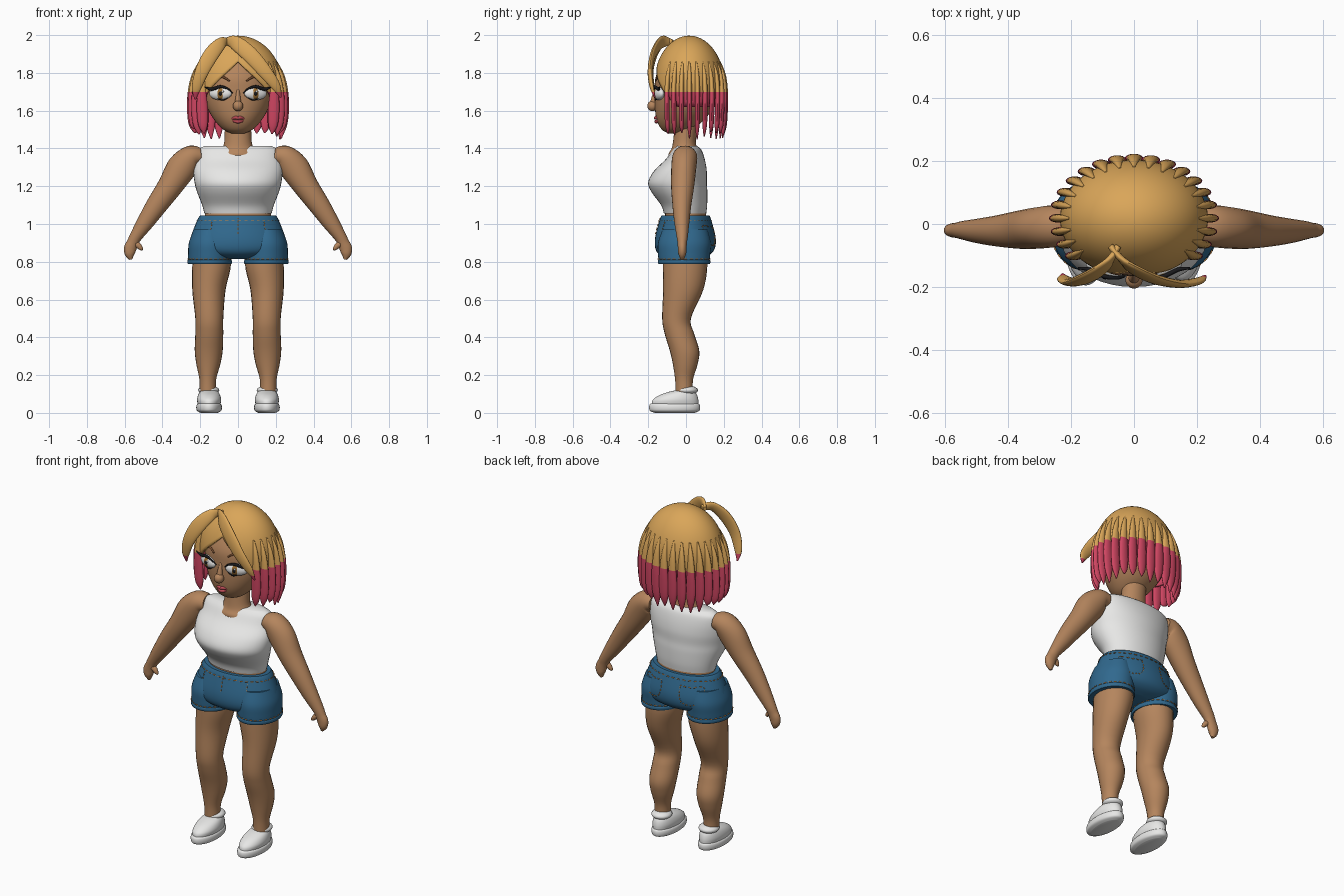
import bpy, bmesh, math, random
from mathutils import Vector, Matrix
from mathutils.bvhtree import BVHTree

random.seed(4)
if "Cube" in bpy.data.objects:
    bpy.data.objects.remove(bpy.data.objects["Cube"])


def material(name, r, g, b):
    m = bpy.data.materials.new(name)
    m.use_nodes = True
    m.diffuse_color = (r, g, b, 1)
    m.node_tree.nodes["Principled BSDF"].inputs["Base Color"].default_value = (r, g, b, 1)
    return m


SKIN = material("skin", .46, .235, .11)
BLONDE = material("blonde hair", .7, .38, .1)
PINK = material("pink hair", .62, .06, .12)
WHITE = material("white cloth", .8, .8, .79)
DENIM = material("blue denim", .03, .14, .27)
STITCH = material("orange thread", .68, .27, .06)
BLACK = material("black lash", .01, .01, .012)
BROWN = material("brown iris", .32, .15, .03)
LIPS = material("lip red", .5, .07, .09)
BROW = material("brow brown", .2, .08, .03)
DYE_LINE = 1.70


def finish(name, bm, mats, smooth=50):
    """Turn a bmesh into a shaded object; a second material colours it below the dye line."""
    bmesh.ops.remove_doubles(bm, verts=bm.verts, dist=1e-5)
    bmesh.ops.recalc_face_normals(bm, faces=bm.faces)
    if len(mats) > 1:
        geom = bm.verts[:] + bm.edges[:] + bm.faces[:]
        bmesh.ops.bisect_plane(bm, geom=geom, plane_co=(0, 0, DYE_LINE), plane_no=(0, 0, 1))
        for f in bm.faces:
            f.material_index = int(f.calc_center_median().z < DYE_LINE)
    mesh = bpy.data.meshes.new(name)
    bm.to_mesh(mesh)
    bm.free()
    for m in mats:
        mesh.materials.append(m)
    ob = bpy.data.objects.new(name, mesh)
    bpy.context.collection.objects.link(ob)
    bpy.ops.object.select_all(action='DESELECT')
    ob.select_set(True)
    bpy.context.view_layer.objects.active = ob
    bpy.ops.object.shade_smooth_by_angle(angle=math.radians(smooth))
    return ob


def smooth_path(keys, steps):
    """Catmull-Rom interpolation through key tuples."""
    k = [Vector(p) for p in keys]
    k = [k[0]] + k + [k[-1]]
    out = []
    for i in range(1, len(k) - 2):
        a, b, c, d = k[i - 1:i + 3]
        for j in range(steps):
            t = j / steps
            out.append((b * 2 + (c - a) * t + (a * 2 - b * 5 + c * 4 - d) * t * t
                        + (b * 3 - a - c * 3 + d) * t ** 3) / 2)
    return out + [k[-1]]


def tube(name, keys, *mats, side=1, tilt=True, n=24, steps=5):
    """Oval tube through keys of (x, y, z, half width, half depth)."""
    pts = smooth_path(keys, steps)
    bm = bmesh.new()
    rings = []
    for i, p in enumerate(pts):
        ahead, behind = pts[min(i + 1, len(pts) - 1)], pts[max(i - 1, 0)]
        t = (Vector(ahead[:3]) - Vector(behind[:3])).normalized()
        wide = Vector((-t.z, 0, t.x)).normalized() if tilt else Vector((1, 0, 0))
        deep = t.cross(wide) if tilt else Vector((0, 1, 0))
        ring = []
        for j in range(n):
            a = math.tau * j / n
            v = (Vector(p[:3]) + wide * max(p[3], .001) * math.cos(a)
                 + deep * max(p[4], .001) * math.sin(a))
            ring.append(bm.verts.new((v.x * side, v.y, v.z)))
        rings.append(ring)
    for lo, hi in zip(rings, rings[1:]):
        for j in range(n):
            bm.faces.new((lo[j], lo[j - 1], hi[j - 1], hi[j]))
    bm.faces.new(rings[0])
    bm.faces.new(rings[-1])
    return finish(name, bm, mats)


def stack(name, x, rows, mat, side=1):
    """Body part from level oval slices of (z, y, half width, half depth)."""
    return tube(name, [(x, y, z, w, d) for z, y, w, d in rows], mat, side=side, tilt=False, n=40)


def ball(name, centre, radii, mat, turn=0):
    bm = bmesh.new()
    m = Matrix.Translation(centre) @ Matrix.Rotation(turn, 4, 'Z') @ Matrix.Diagonal((*radii, 1))
    bmesh.ops.create_uvsphere(bm, u_segments=24, v_segments=16, radius=1, matrix=m)
    return finish(name, bm, [mat])


# Head, neck and torso
stack("head", 0, [(1.478, -.06, .03, .03), (1.5, -.05, .078, .078), (1.55, -.03, .125, .125),
                  (1.62, -.01, .165, .155), (1.7, 0, .183, .165), (1.78, 0, .178, .16),
                  (1.86, .01, .14, .13), (1.92, .01, .07, .07)], SKIN)
stack("neck", 0, [(1.33, -.01, .13, .075), (1.37, -.008, .112, .084), (1.4, -.008, .085, .068),
                  (1.44, -.008, .072, .06), (1.52, 0, .07, .06)], SKIN)
stack("tank_top", 0, [(1.055, -.005, .178, .112), (1.1, -.01, .19, .122), (1.17, -.035, .217, .148),
                      (1.22, -.045, .23, .155), (1.28, -.03, .236, .14), (1.34, -.005, .228, .105),
                      (1.39, .005, .215, .078), (1.412, .005, .18, .055)], WHITE)
stack("waist", 0, [(1.0, 0, .18, .11), (1.08, -.003, .172, .107)], SKIN)

# Shorts
pelvis = stack("shorts_hips", 0, [(1.045, -.003, .2, .127), (1.02, -.003, .216, .137),
                                  (.93, -.003, .25, .16), (.87, -.005, .256, .157),
                                  (.835, -.008, .2, .13), (.815, -.008, .09, .08)], DENIM)
dashes = []


def sew(points):
    dashes.extend(zip(points[::2], points[1::2]))


def oval(x, y, z, w, d, n=56):
    return [Vector((x + w * math.cos(math.tau * i / n), y + d * math.sin(math.tau * i / n), z))
            for i in range(n)]


hips = BVHTree.FromPolygons([v.co for v in pelvis.data.vertices],
                            [p.vertices[:] for p in pelvis.data.polygons])


def sew_on(outline, front):
    """Project an outline of (x, z) points on the front or back of the hips."""
    found = []
    for p in smooth_path([(x, 0, z) for x, z in outline], 5):
        hit = hips.ray_cast(Vector((p.x, front, p.z)), Vector((0, -front, 0)))[0]
        if hit:
            found.append(hit + Vector((0, front * .002, 0)))
    sew(found)


sew(oval(0, -.003, 1.02, .218, .139, 80))
sew_on([(.0, 1.03), (.0, .99), (.0, .94)], -1)
for s, label in ((1, "left"), (-1, "right")):
    stack(label + "_shorts_leg", .15, [(.97, -.005, .085, .12), (.9, -.008, .11, .14),
                                       (.84, -.01, .114, .138), (.795, -.01, .114, .134)], DENIM, s)
    stack(label + "_shorts_hem", .15, [(.81, -.01, .115, .136), (.805, -.01, .118, .139),
                                       (.795, -.01, .118, .139), (.788, -.01, .115, .136)], DENIM, s)
    sew(oval(.15 * s, -.01, .815, .116, .138))
    sew_on([(s * .14, 1.01), (s * .145, .97), (s * .165, .95), (s * .2, .945)], -1)
    sew_on([(s * x, z) for x, z in ((.06, .99), (.12, .985), (.18, .99), (.18, .94), (.165, .9),
                                    (.12, .885), (.075, .9), (.06, .94), (.06, .99))], 1)

thread = bpy.data.curves.new("stitching", 'CURVE')
thread.dimensions = '3D'
thread.bevel_depth = .0025
thread.bevel_resolution = 1
for ends in dashes:
    spline = thread.splines.new('POLY')
    spline.points.add(1)
    for point, co in zip(spline.points, ends):
        point.co = (*co, 1)
thread.materials.append(STITCH)
bpy.context.collection.objects.link(bpy.data.objects.new("stitching", thread))

# Limbs, shoes and eyes, once per side
for s, label in ((1, "left"), (-1, "right")):
    tube(label + "_leg", [(.14, -.01, .9, .09, .11), (.14, -.005, .78, .102, .118),
                          (.154, -.015, .65, .088, .106), (.152, -.05, .5, .074, .076),
                          (.152, -.035, .42, .074, .078), (.155, -.008, .33, .074, .078),
                          (.157, -.004, .26, .064, .066), (.16, -.01, .18, .045, .048),
                          (.16, -.01, .11, .043, .045)], SKIN, side=s, tilt=False)
    tube(label + "_arm", [(.2, 0, 1.36, .045, .055), (.25, -.006, 1.352, .064, .066),
                          (.3, -.012, 1.295, .078, .066), (.36, -.018, 1.2, .066, .061),
                          (.43, -.022, 1.1, .056, .05), (.49, -.022, 1.01, .045, .04),
                          (.54, -.02, .935, .033, .03), (.558, -.02, .9, .031, .025),
                          (.571, -.02, .87, .033, .023), (.573, -.02, .84, .026, .02),
                          (.567, -.02, .812, .008, .008)], SKIN, side=s)
    tube(label + "_thumb", [(.56, -.022, .905, .014, .014), (.53, -.028, .888, .016, .015),
                            (.512, -.03, .868, .01, .01), (.508, -.03, .86, .002, .002)],
         SKIN, side=s, n=12)
    stack(label + "_shoe_sole", .153, [(0, -.06, .045, .105), (.01, -.06, .063, .129),
                                       (.025, -.06, .068, .135), (.042, -.06, .066, .133),
                                       (.05, -.06, .058, .125)], WHITE, s)
    stack(label + "_shoe_upper", .153, [(.045, -.058, .06, .124), (.07, -.055, .064, .12),
                                        (.095, -.04, .058, .098), (.113, -.02, .046, .065),
                                        (.12, -.01, .03, .04)], WHITE, s)
    ball(label + "_shoe_collar", (s * .155, .005, .12), (.056, .058, .025), WHITE)

    ball(label + "_eye", (s * .093, -.145, 1.69), (.062, .024, .034), WHITE, s * .33)
    ball(label + "_iris", (s * .09, -.155, 1.69), (.028, .017, .03), BROWN, s * .25)
    ball(label + "_pupil", (s * .09, -.158, 1.69), (.014, .018, .016), BLACK, s * .25)
    ball(label + "_eye_glint", (s * .09 + .009, -.172, 1.701), (.006, .005, .006), WHITE)
    tube(label + "_upper_lash", [(.028, -.165, 1.692, .002, .004), (.055, -.171, 1.717, .005, .006),
                                 (.095, -.166, 1.727, .008, .007), (.14, -.145, 1.714, .009, .007),
                                 (.178, -.14, 1.726, .002, .003)], BLACK, side=s, n=10)
    tube(label + "_lower_lash", [(.035, -.163, 1.68, .001, .002), (.085, -.162, 1.656, .003, .004),
                                 (.145, -.135, 1.69, .002, .003)], BLACK, side=s, n=8)
    tube(label + "_brow", [(.045, -.16, 1.757, .004, .004), (.085, -.147, 1.779, .006, .006),
                           (.138, -.112, 1.763, .002, .003)], BROW, side=s, n=10)

# Nose and mouth
ball("nose_tip", (0, -.178, 1.625), (.027, .027, .028), SKIN)
tube("nose_bridge", [(0, -.158, 1.71, .008, .008), (0, -.168, 1.67, .013, .014),
                     (0, -.175, 1.63, .02, .018)], SKIN, n=16)
tube("upper_lip", [(-.046, -.136, 1.552, .002, .003), (-.015, -.157, 1.563, .009, .01),
                   (0, -.159, 1.56, .008, .01), (.015, -.157, 1.563, .009, .01),
                   (.046, -.136, 1.552, .002, .003)], LIPS, n=12)
tube("lower_lip", [(-.04, -.137, 1.55, .002, .003), (0, -.156, 1.542, .01, .011),
                   (.04, -.137, 1.55, .002, .003)], LIPS, n=12)

# Hair cap with an arched opening for the face
CY, CZ, RX, RY, RZ = .017, 1.735, .235, .187, .262
ROWS, COLS = 18, 72
bm = bmesh.new()
grid = []
for c in range(COLS):
    a = math.tau * c / COLS
    from_front = min(a, math.tau - a)
    edge = max(1.62, 1.86 - .21 * from_front)
    reach = math.acos((edge - CZ) / RZ)
    grid.append([bm.verts.new((RX * math.sin(reach * r / ROWS) * math.sin(a),
                               CY - RY * math.sin(reach * r / ROWS) * math.cos(a),
                               CZ + RZ * math.cos(reach * r / ROWS))) for r in range(ROWS + 1)])
for c in range(COLS):
    for r in range(ROWS):
        bm.faces.new((grid[c][r], grid[c - 1][r], grid[c - 1][r + 1], grid[c][r + 1]))
cap = finish("hair_cap", bm, [BLONDE, PINK])
shell = cap.modifiers.new("thickness", 'SOLIDIFY')
shell.thickness = .012

# Hanging strands around the sides and back, flat towards the front
for i in range(21):
    a = math.radians(52 + i * 12.8)
    ox, oy = math.sin(a), -math.cos(a)
    tip = 1.455 + random.uniform(-.01, .035) + (.02 if oy < 0 else 0)
    rows = ((1.86, .87, .004, .004), (1.79, .98, .015, .011), (1.7, 1.03, .024, .013),
            (1.6, 1.02, .03, .014), (1.52, 1, .024, .012), (tip, .97, .003, .003))
    tube("hair_strand", [(ox * RX * k, CY + oy * RY * k, z, w, d) for z, k, w, d in rows],
         BLONDE, PINK, tilt=False, n=14, steps=4)

# Two swept bangs from the parting
tube("right_bang", [(-.05, -.07, 1.963, .012, .01), (-.085, -.125, 1.96, .03, .012),
                    (-.14, -.165, 1.9, .04, .014), (-.19, -.185, 1.81, .036, .013),
                    (-.22, -.176, 1.72, .025, .011), (-.226, -.16, 1.66, .004, .004)],
     BLONDE, PINK, n=18)
tube("left_bang", [(-.075, -.07, 1.963, .012, .01), (-.02, -.13, 1.962, .036, .012),
                   (.06, -.173, 1.9, .042, .014), (.14, -.19, 1.81, .036, .013),
                   (.2, -.182, 1.73, .025, .011), (.226, -.165, 1.67, .004, .004)],
     BLONDE, PINK, n=18)
